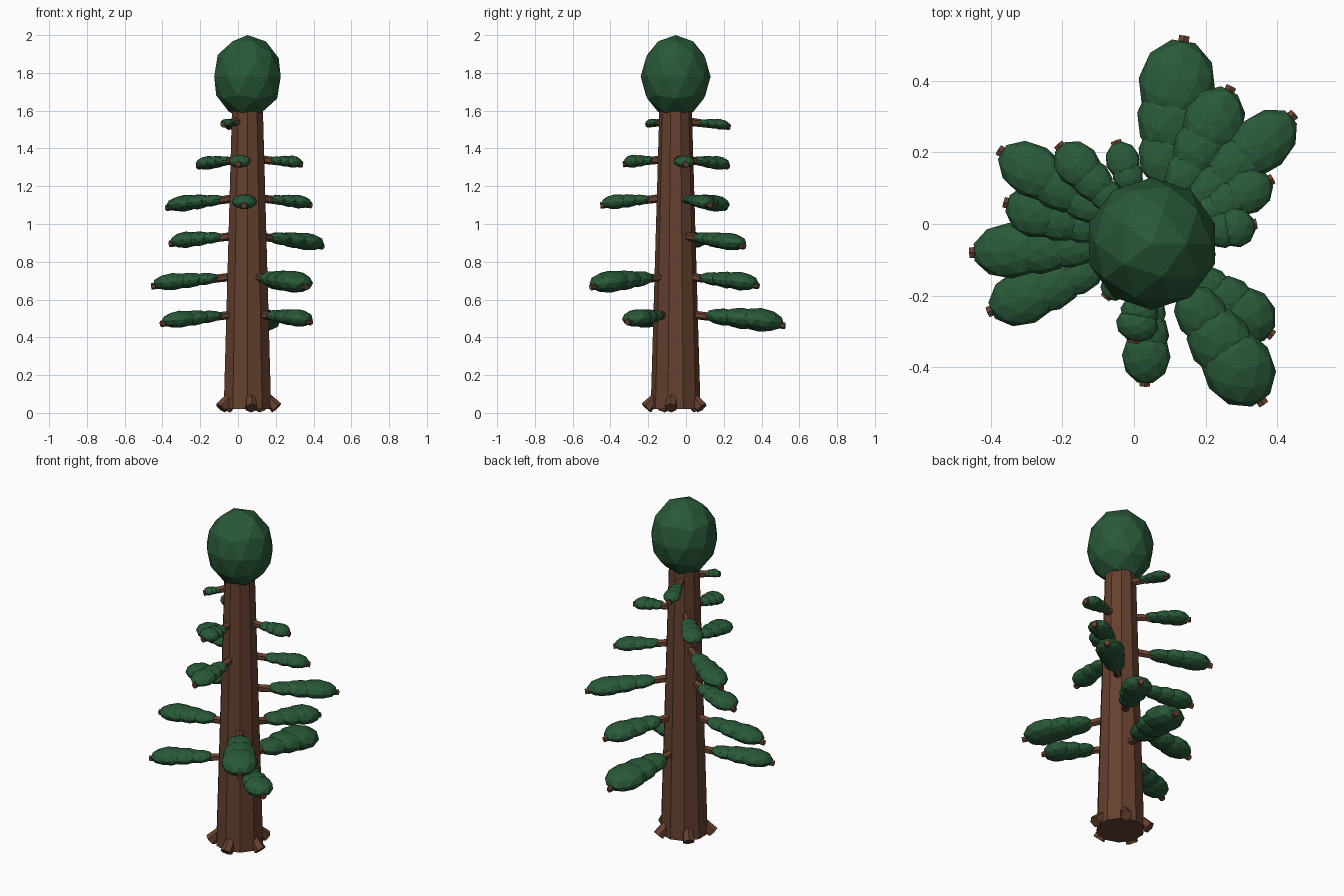
import bpy, math
from mathutils import Vector

if "Cube" in bpy.data.objects:
    bpy.data.objects.remove(bpy.data.objects["Cube"])

CX, CY = 0.05, -0.055  # trunk axis


def material(name, rgb):
    m = bpy.data.materials.new(name)
    m.diffuse_color = (*rgb, 1)
    m.use_nodes = True
    m.node_tree.nodes["Principled BSDF"].inputs["Base Color"].default_value = m.diffuse_color
    return m


BARK = material("bark", (0.13, 0.052, 0.028))
LEAF = material("needles", (0.022, 0.10, 0.04))


def finish(name, mat):
    ob = bpy.context.object
    ob.name = name
    ob.data.materials.append(mat)
    return ob


def limb(name, a, b, r1, r2, sides):
    """Tapered flat-sided cylinder from a to b."""
    a, b = Vector(a), Vector(b)
    d = b - a
    bpy.ops.mesh.primitive_cone_add(vertices=sides, radius1=r1, radius2=r2, depth=d.length,
                                    location=(a + b) / 2,
                                    rotation=d.to_track_quat('Z', 'Y').to_euler())
    return finish(name, BARK)


def blob(name, centre, size, rotation=(0, 0, 0)):
    """Faceted ellipsoid of needles."""
    bpy.ops.mesh.primitive_ico_sphere_add(subdivisions=2, radius=1, location=centre, rotation=rotation)
    bpy.context.object.scale = size
    return finish(name, LEAF)


def branch(name, z, tx, ty, width):
    """Drooping stem with three overlapping needle clumps."""
    out = Vector((tx - CX, ty - CY, 0))
    length = out.length - 0.09
    out.normalize()
    start = Vector((CX, CY, z)) + out * 0.09
    axis = out * length + Vector((0, 0, -0.12 * length))
    limb(name + "_stem", start - axis.normalized() * 0.05, start + axis * 1.01, 0.023, 0.017, 6)
    rot = axis.to_track_quat('X', 'Z').to_euler()
    for i, (t, half, w) in enumerate([(0.34, 0.20, 0.72), (0.54, 0.23, 0.9), (0.735, 0.26, 1.0)]):
        c = start + axis * t + Vector((0, 0, 0.2 * width * t))
        blob(f"{name}_needles_{i + 1}", c, (half * length, w * width, w * width * 0.58), rot)


# trunk
limb("trunk", (CX, CY, 0.02), (CX, CY, 1.68), 0.132, 0.084, 10)

# root stubs
for k in range(5):
    a = math.radians(62 + 72 * k)
    c, s = math.cos(a), math.sin(a)
    limb(f"root_{k + 1}", (CX + 0.10 * c, CY + 0.10 * s, 0.085),
         (CX + 0.157 * c, CY + 0.157 * s, 0.026), 0.026, 0.034, 6)

# crown
blob("crown", (CX, CY, 1.78), (0.185, 0.185, 0.22))

# branch tiers: stem height, then tip x, tip y, clump half width
TIERS = [
    (0.52, [(0.14, 0.52, 0.108), (-0.405, -0.245, 0.078), (0.385, -0.31, 0.08)]),
    (0.72, [(0.27, 0.38, 0.085), (-0.455, -0.08, 0.078), (0.36, -0.50, 0.10)]),
    (0.935, [(0.445, 0.305, 0.08), (-0.36, 0.06, 0.075)]),
    (1.135, [(0.385, 0.125, 0.062), (-0.375, 0.205, 0.075), (0.03, -0.45, 0.068)]),
    (1.34, [(0.34, 0.0, 0.056), (-0.21, 0.22, 0.062), (0.0, -0.33, 0.06)]),
    (1.54, [(-0.05, 0.23, 0.048), (-0.08, -0.205, 0.036)]),
]
for i, (z, tips) in enumerate(TIERS):
    for j, (x, y, w) in enumerate(tips):
        branch(f"branch_{i + 1}_{j + 1}", z, x, y, w)
